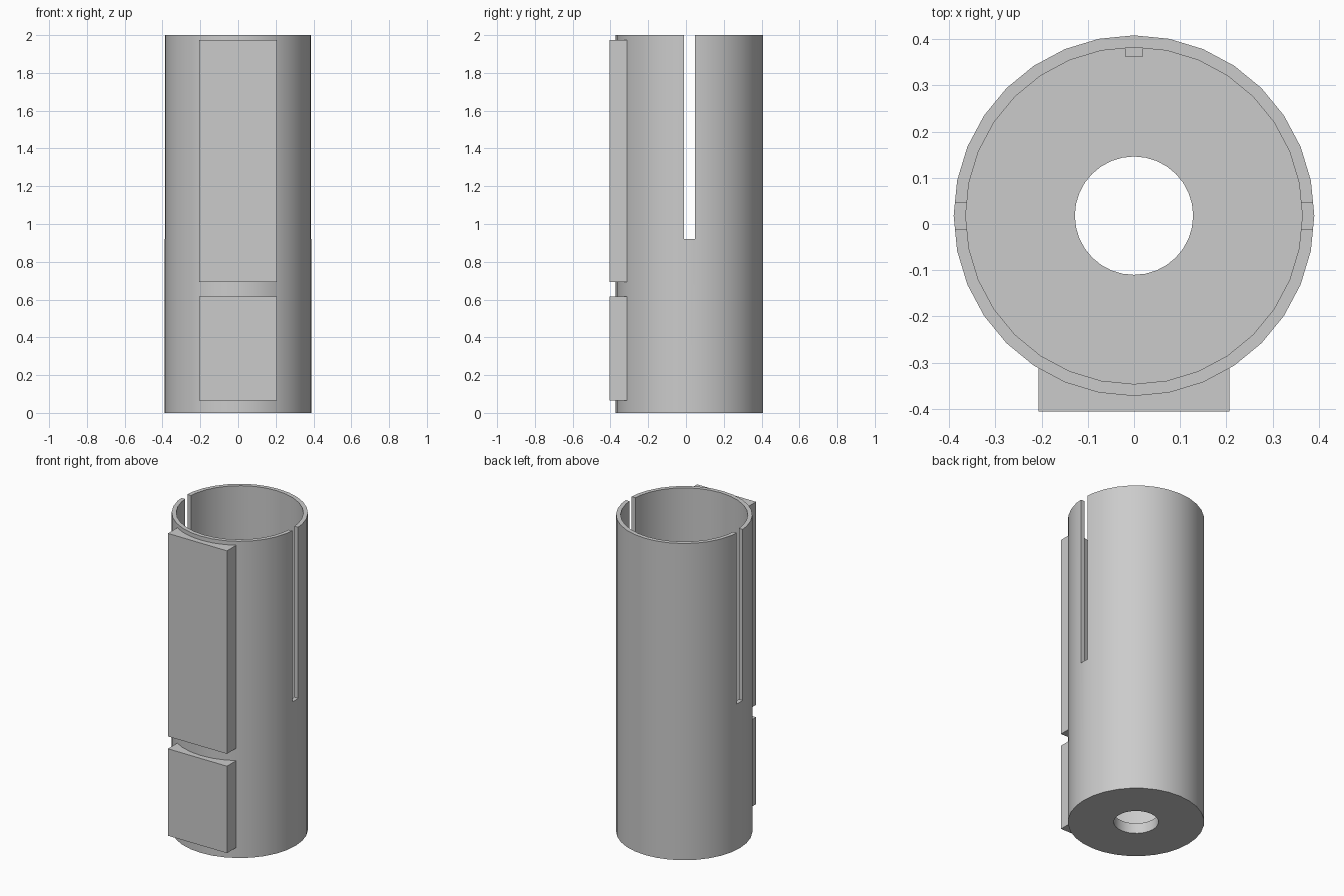
import bpy, bmesh
from math import sin, cos, pi, asin, radians

if "Cube" in bpy.data.objects:
    bpy.data.objects.remove(bpy.data.objects["Cube"], do_unlink=True)

SIDES = 32
AXIS_Y = 0.018
OUTER, INNER, HOLE = 0.39, 0.364, 0.128
FLOOR = 0.066

grey = bpy.data.materials.new("plain grey")
grey.use_nodes = True
grey.diffuse_color = (0.6, 0.6, 0.6, 1)
grey.node_tree.nodes["Principled BSDF"].inputs["Base Color"].default_value = (0.6, 0.6, 0.6, 1)


def add_object(name, bm):
    bmesh.ops.recalc_face_normals(bm, faces=bm.faces)
    mesh = bpy.data.meshes.new(name)
    bm.to_mesh(mesh)
    bm.free()
    mesh.materials.append(grey)
    obj = bpy.data.objects.new(name, mesh)
    bpy.context.collection.objects.link(obj)
    return obj


def prism(name, outline, z0, z1):
    bm = bmesh.new()
    face = bm.faces.new([bm.verts.new((x, y, z0)) for x, y in outline])
    top = bmesh.ops.extrude_face_region(bm, geom=[face])["geom"]
    bmesh.ops.translate(bm, vec=(0, 0, z1 - z0),
                        verts=[v for v in top if isinstance(v, bmesh.types.BMVert)])
    # the extrusion keeps the starting face as the closed bottom
    if not face.is_valid:
        bmesh.ops.holes_fill(bm, edges=bm.edges)
    return add_object(name, bm)


def box(name, x, y0, y1, z0, z1):
    return prism(name, [(-x, y0), (x, y0), (x, y1), (-x, y1)], z0, z1)


# Tube with a floor and a round drain hole, lathed from a closed profile
profile = [(OUTER, 0), (OUTER, 2), (INNER, 2), (INNER, FLOOR), (HOLE, FLOOR), (HOLE, 0)]
bm = bmesh.new()
rings = [[bm.verts.new((r * cos(2 * pi * i / SIDES), AXIS_Y + r * sin(2 * pi * i / SIDES), z))
          for i in range(SIDES)] for r, z in profile]
for a, b in zip(rings, rings[1:] + rings[:1]):
    for i in range(SIDES):
        j = (i + 1) % SIDES
        bm.faces.new((a[i], a[j], b[j], b[i]))
tube = add_object("tube", bm)

# Slots through both side walls
cutter = box("slot_cutter", 0.6, AXIS_Y - 0.029, AXIS_Y + 0.029, 0.92, 2.2)
cutter.hide_render = True
cut = tube.modifiers.new("side_slots", "BOOLEAN")
cut.operation = "DIFFERENCE"
cut.solver = "EXACT"
cut.object = cutter
bpy.context.view_layer.objects.active = tube
tube.select_set(True)
bpy.ops.object.modifier_apply(modifier=cut.name)
bpy.data.objects.remove(cutter, do_unlink=True)
bpy.ops.object.shade_smooth_by_angle(angle=radians(30))

# Flat-fronted pads, curved at the back to sit in the tube wall
HALF, FRONT, SEAT = 0.206, -0.405, 0.38
spread = asin(HALF / SEAT)
arc = [(SEAT * sin(spread * k / 6), AXIS_Y - SEAT * cos(spread * k / 6)) for k in range(6, -7, -1)]
outline = [(-HALF, FRONT), (HALF, FRONT)] + arc
prism("lower_pad", outline, 0.066, 0.615)
prism("upper_pad", outline, 0.693, 1.975)

# Small key rib inside the back wall
box("inner_key_rib", 0.02, 0.362, 0.388, FLOOR - 0.01, 0.615)
